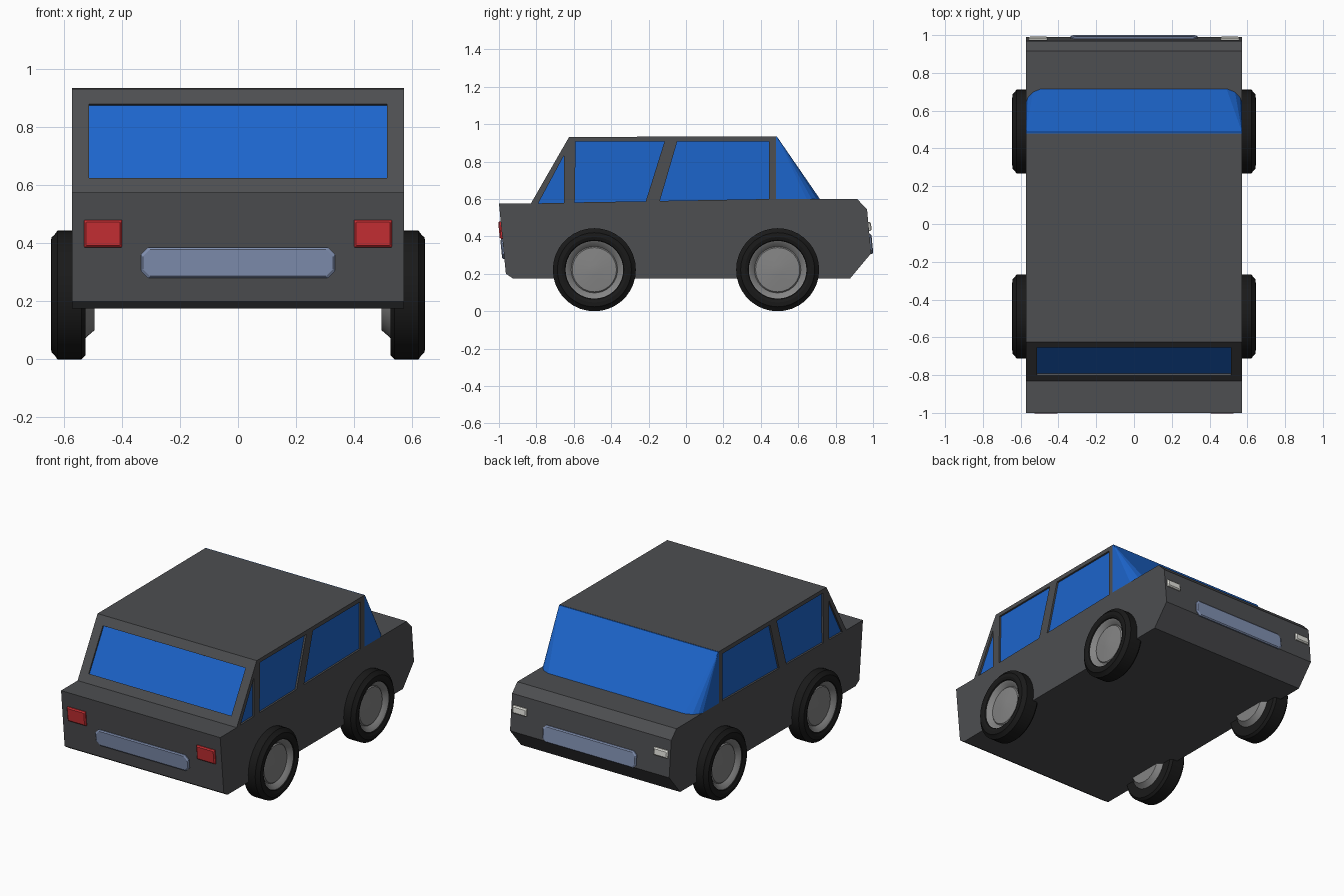
import bpy, bmesh, math
from mathutils import Vector, Matrix

if "Cube" in bpy.data.objects:
    bpy.data.objects.remove(bpy.data.objects["Cube"])


def material(name, r, g, b):
    m = bpy.data.materials.new(name)
    m.diffuse_color = (r, g, b, 1)
    m.use_nodes = True
    m.node_tree.nodes["Principled BSDF"].inputs["Base Color"].default_value = m.diffuse_color
    return m


PAINT = material("dark_paint", 0.075, 0.077, 0.082)
GLASS = material("blue_glass", 0.012, 0.13, 0.6)
RUBBER = material("rubber", 0.01, 0.01, 0.01)
METAL = material("rim_metal", 0.23, 0.23, 0.23)
RED = material("red_lens", 0.6, 0.03, 0.035)
WHITE = material("white_lens", 0.75, 0.75, 0.7)
PLATE = material("blue_grey_plate", 0.22, 0.28, 0.44)


def finish(name, bm, mat=None, smooth=False):
    bmesh.ops.recalc_face_normals(bm, faces=bm.faces)
    me = bpy.data.meshes.new(name)
    bm.to_mesh(me)
    bm.free()
    ob = bpy.data.objects.new(name, me)
    bpy.context.collection.objects.link(ob)
    if mat:
        me.materials.append(mat)
    if smooth:
        bpy.ops.object.select_all(action='DESELECT')
        ob.select_set(True)
        bpy.context.view_layer.objects.active = ob
        bpy.ops.object.shade_smooth_by_angle(angle=math.radians(25))
    return ob


def loft(bm, rings):
    """Closed solid through rings of equal length."""
    vs = [[bm.verts.new(p) for p in ring] for ring in rings]
    n = len(vs[0])
    for a, b in zip(vs, vs[1:]):
        for i in range(n):
            j = (i + 1) % n
            bm.faces.new((a[i], a[j], b[j], b[i]))
    bm.faces.new(vs[0][::-1])
    bm.faces.new(vs[-1])


def prism(bm, yz, x0, x1):
    loft(bm, [[(x, y, z) for y, z in yz] for x in (x0, x1)])


# Body shell: one side profile across the full width
W = 0.572
profile = [(-1.0, 0.575), (-0.83, 0.575), (-0.625, 0.932), (0.48, 0.935), (0.48, 0.60),
           (0.915, 0.60), (0.968, 0.545), (0.99, 0.31), (0.877, 0.175),
           (-0.925, 0.175), (-0.963, 0.20)]
bm = bmesh.new()
prism(bm, profile, -W, W)
body = finish("body", bm, PAINT)

# Side windows and rear window: recesses cut in the body, panes set inside
windows = {
    "quarter_window": [(-0.79, 0.577), (-0.653, 0.58), (-0.653, 0.832)],
    "rear_door_window": [(-0.595, 0.582), (-0.215, 0.588), (-0.115, 0.907), (-0.59, 0.907)],
    "front_door_window": [(-0.14, 0.59), (0.443, 0.60), (0.443, 0.907), (-0.047, 0.907)],
}
cut = bmesh.new()
for name, yz in windows.items():
    for s, side in ((1, "right"), (-1, "left")):
        prism(cut, yz, s * (W - 0.014), s * (W + 0.03))
        bm = bmesh.new()
        prism(bm, yz, s * (W - 0.03), s * (W - 0.012))
        finish(f"{name}_{side}", bm, GLASS)

slope = (Vector((-0.625, 0.932)) - Vector((-0.83, 0.575))).normalized()
out = Vector((-slope.y, slope.x))
low = Vector((-0.83, 0.575)) + slope * (0.05 / slope.y)
high = Vector((-0.83, 0.575)) + slope * (0.305 / slope.y)


def slab(d0, d1):
    return [low + out * d0, high + out * d0, high + out * d1, low + out * d1]


prism(cut, slab(-0.012, 0.03), -0.513, 0.513)
bm = bmesh.new()
prism(bm, slab(-0.03, -0.010), -0.513, 0.513)
finish("rear_window", bm, GLASS)

cutter = finish("window_cutter", cut)
cutter.hide_render = True
mod = body.modifiers.new("windows", 'BOOLEAN')
mod.operation = 'DIFFERENCE'
mod.solver = 'EXACT'
mod.object = cutter
bpy.context.view_layer.objects.active = body
bpy.ops.object.modifier_apply(modifier=mod.name)
bpy.data.objects.remove(cutter)

# Wrap-around windscreen: curved foot rising to the straight roof edge
bm = bmesh.new()
for s in (1, -1):
    for x, y in ((W, 0.478), (W, 0.645), (0.56, 0.672), (0.535, 0.698), (0.49, 0.716)):
        bm.verts.new((s * x, y, 0.60))
    for y in (0.478, 0.486):
        bm.verts.new((s * W, y, 0.934))
bmesh.ops.convex_hull(bm, input=bm.verts)
bmesh.ops.dissolve_limit(bm, angle_limit=0.01, verts=bm.verts, edges=bm.edges)
finish("windscreen", bm, GLASS)


# Lamps and number plates: chamfered panels that follow the sloping end faces
def rear_face(z):
    return -1.0 + 0.0987 * (0.575 - z)


def front_face(z):
    return 0.968 + 0.0936 * (0.545 - z)


def panel(name, cx, cz, w, h, c, depth, face, direction, mat):
    rings = []
    for d, inset in ((-0.01, 0), (depth * 0.5, 0), (depth, 0.007)):
        a, b = w / 2 - inset, h / 2 - inset
        pts = [(a, b - c), (a - c, b), (c - a, b), (-a, b - c),
               (-a, c - b), (c - a, -b), (a - c, -b), (a, c - b)]
        rings.append([(cx + x, face(cz + z) + direction * d, cz + z) for x, z in pts])
    bm = bmesh.new()
    loft(bm, rings)
    finish(name, bm, mat)


for s, side in ((1, "right"), (-1, "left")):
    panel(f"tail_lamp_{side}", s * 0.465, 0.433, 0.132, 0.094, 0.002, 0.014, rear_face, -1, RED)
    panel(f"head_lamp_{side}", s * 0.508, 0.453, 0.1, 0.048, 0.002, 0.014, front_face, 1, WHITE)
panel("rear_plate", 0, 0.333, 0.67, 0.106, 0.025, 0.012, rear_face, -1, PLATE)
panel("front_plate", 0, 0.36, 0.67, 0.106, 0.02, 0.011, front_face, 1, PLATE)


# Wheels: tyre and dished rim turned around the axle
def lathe(name, prof, side, centre, mat, closed):
    bm = bmesh.new()
    vs = [bm.verts.new((x * side, 0, r)) for r, x in prof]
    pairs = list(zip(vs, vs[1:])) + ([(vs[-1], vs[0])] if closed else [])
    es = [bm.edges.new(p) for p in pairs]
    bmesh.ops.spin(bm, geom=vs + es, axis=(1, 0, 0), cent=(0, 0, 0),
                   angle=math.tau, steps=36, use_merge=True)
    bmesh.ops.remove_doubles(bm, verts=bm.verts, dist=0.0005)
    bmesh.ops.transform(bm, matrix=Matrix.Translation(centre), verts=bm.verts)
    finish(name, bm, mat, smooth=True)


tyre = [(0.15, 0.625), (0.158, 0.638), (0.175, 0.645), (0.198, 0.643), (0.208, 0.632),
        (0.222, 0.622), (0.222, 0.54), (0.208, 0.525), (0.15, 0.525)]
rim = [(0, 0.622), (0.03, 0.621), (0.118, 0.612), (0.124, 0.606), (0.142, 0.625),
       (0.155, 0.632), (0.155, 0.53), (0.145, 0.522), (0.122, 0.495), (0, 0.495)]
for s, side in ((1, "right"), (-1, "left")):
    for y, end in ((-0.49, "rear"), (0.49, "front")):
        lathe(f"{end}_tyre_{side}", tyre, s, (0, y, 0.222), RUBBER, True)
        lathe(f"{end}_rim_{side}", rim, s, (0, y, 0.222), METAL, False)
